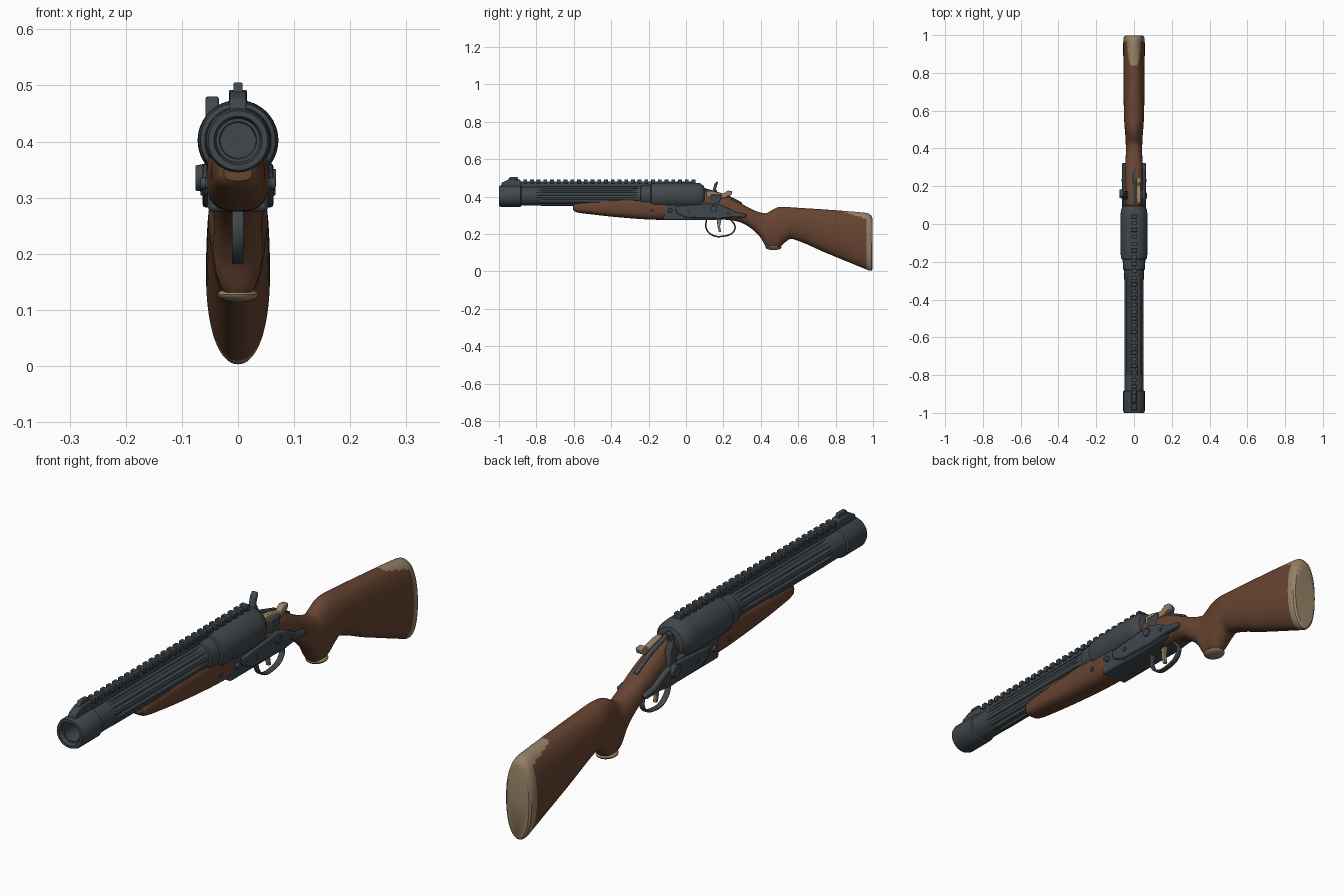
import bpy, bmesh, math
from mathutils import Vector, Matrix

cube = bpy.data.objects.get("Cube")
if cube:
    bpy.data.objects.remove(cube, do_unlink=True)


def material(name, rgb):
    m = bpy.data.materials.new(name)
    m.use_nodes = True
    m.diffuse_color = (*rgb, 1)
    m.node_tree.nodes["Principled BSDF"].inputs["Base Color"].default_value = (*rgb, 1)
    return m


METAL = material("gunmetal", (0.052, 0.063, 0.072))
WOOD = material("walnut", (0.135, 0.058, 0.031))
TAN = material("worn_tan", (0.30, 0.22, 0.13))
BORE_Z = 0.402


def finish(name, bm, mats, rule=None, angle=35):
    """Turn a bmesh into a shaded object, with optional colour rule."""
    bmesh.ops.recalc_face_normals(bm, faces=bm.faces)
    mesh = bpy.data.meshes.new(name)
    for f in bm.faces:
        f.smooth = True
        if rule and rule(f.calc_center_median()):
            f.material_index = 1
    bm.to_mesh(mesh)
    bm.free()
    for m in mats:
        mesh.materials.append(m)
    mesh.set_sharp_from_angle(angle=math.radians(angle))
    ob = bpy.data.objects.new(name, mesh)
    bpy.context.collection.objects.link(ob)
    return ob


def skin(name, rings, mats, rule=None, closed=False):
    """Join rings of points along the length."""
    bm = bmesh.new()
    rows = [[bm.verts.new(p) for p in r] for r in rings]
    n = len(rows[0])
    pairs = list(zip(rows, rows[1:]))
    if closed:
        pairs.append((rows[-1], rows[0]))
    for a, b in pairs:
        for i in range(n):
            j = (i + 1) % n
            bm.faces.new((a[i], a[j], b[j], b[i]))
    if not closed:
        bm.faces.new(rows[0])
        bm.faces.new(rows[-1])
    return finish(name, bm, mats, rule)


def spline(stations, step):
    """Smoothly resample (y, bottom, top, half width) stations."""
    out = []
    for i in range(len(stations) - 1):
        quad = [stations[max(0, min(len(stations) - 1, i + k))] for k in (-1, 0, 1, 2)]
        p0, p1, p2, p3 = (Vector(q) for q in quad)
        span = p2[0] - p1[0]
        m1 = (p2 - p0) * (span / (p2[0] - p0[0]))
        m2 = (p3 - p1) * (span / (p3[0] - p1[0]))
        n = max(1, round(span / step))
        for k in range(n):
            t = k / n
            out.append(p1 * (2*t**3 - 3*t*t + 1) + m1 * (t**3 - 2*t*t + t)
                       + p2 * (3*t*t - 2*t**3) + m2 * (t**3 - t*t))
    return out + [Vector(stations[-1])]


def loft(name, stations, mats, power=2.3, step=0.01, rule=None, seg=48):
    rings = []
    for y, lo, hi, w in spline(stations, step):
        ring = []
        for i in range(seg):
            a = math.tau * i / seg
            c, s = math.cos(a), math.sin(a)
            x = math.copysign(abs(c) ** (2 / power), c) * w
            z = (lo + hi) / 2 + math.copysign(abs(s) ** (2 / power), s) * (hi - lo) / 2
            ring.append((x, y, z))
        rings.append(ring)
    return skin(name, rings, mats, rule)


def lathe(name, profile, seg=48, flute=0, closed=False):
    """Spin a (y, radius, flute depth) profile about the bore."""
    rings = []
    for y, r, depth in profile:
        ring = []
        for i in range(seg):
            a = math.tau * i / seg
            rr = r - depth * max(0, math.cos(flute * a)) ** 0.6
            ring.append((rr * math.cos(a), y, BORE_Z + rr * math.sin(a)))
        rings.append(ring)
    return skin(name, rings, [METAL], closed=closed)


def plate(name, outline, x0, x1, mat, bevel=0.004):
    """Extrude a (y, z) outline across x."""
    bm = bmesh.new()
    face = bm.faces.new([bm.verts.new((x0, y, z)) for y, z in outline])
    ext = bmesh.ops.extrude_face_region(bm, geom=[face])
    moved = [v for v in ext["geom"] if isinstance(v, bmesh.types.BMVert)]
    bmesh.ops.translate(bm, verts=moved, vec=(x1 - x0, 0, 0))
    ob = finish(name, bm, [mat])
    if bevel:
        mod = ob.modifiers.new("Bevel", "BEVEL")
        mod.width, mod.segments = bevel, 2
    return ob


def box(name, y0, y1, z0, z1, w, mat, bevel=0.003):
    return plate(name, [(y0, z0), (y1, z0), (y1, z1), (y0, z1)], -w, w, mat, bevel)


def disc(name, x, y, z, r, thick, mat):
    bm = bmesh.new()
    bmesh.ops.create_cone(bm, cap_ends=True, segments=24, radius1=r, radius2=r * 0.85, depth=thick,
                          matrix=Matrix.Translation((x, y, z))
                          @ Matrix.Rotation(math.copysign(math.pi / 2, x), 4, "Y"))
    return finish(name, bm, [mat])


# Muzzle with open bore, fluted barrel, collar and chamber
lathe("muzzle", [(-0.88, 0.05, 0), (-0.885, 0.057, 0), (-0.99, 0.057, 0), (-1, 0.053, 0),
                 (-1, 0.043, 0), (-0.985, 0.039, 0), (-0.985, 0.033, 0), (-0.88, 0.031, 0)])
lathe("barrel", [(-0.89, 0.051, 0), (-0.8, 0.051, 0), (-0.77, 0.052, 0.009),
                 (-0.3, 0.052, 0.009), (-0.26, 0.052, 0), (-0.2, 0.052, 0)], seg=96, flute=12)
lathe("collar", [(-0.245, 0.05, 0), (-0.24, 0.058, 0), (-0.195, 0.06, 0), (-0.185, 0.06, 0)])
lathe("chamber", [(-0.19, 0.058, 0), (-0.185, 0.067, 0), (-0.16, 0.071, 0), (0.04, 0.072, 0),
                  (0.075, 0.069, 0), (0.095, 0.055, 0), (0.1, 0.04, 0)])

# Sighting rail with teeth and front sight
box("rail_base", -0.89, 0.05, 0.44, 0.48, 0.011, METAL, 0.002)
for i in range(26):
    y = -0.87 + i * 0.036
    box("rail_tooth", y, y + 0.02, 0.47, 0.492, 0.016, METAL, 0.002)
plate("front_sight_base", [(-0.99, 0.45), (-0.985, 0.474), (-0.95, 0.49), (-0.885, 0.49), (-0.88, 0.45)],
      -0.015, 0.015, METAL)
plate("front_sight_blade", [(-0.96, 0.48), (-0.94, 0.505), (-0.90, 0.505), (-0.895, 0.48)],
      -0.008, 0.008, METAL, 0.002)

# Forend
loft("forend", [(-0.605, 0.33, 0.36, 0.025), (-0.59, 0.317, 0.37, 0.036), (-0.5, 0.304, 0.38, 0.045),
                (-0.35, 0.288, 0.39, 0.05), (-0.2, 0.277, 0.40, 0.054), (-0.11, 0.275, 0.40, 0.056)],
     [WOOD], power=2.8)
disc("forend_pin", 0.053, -0.18, 0.325, 0.01, 0.01, METAL)
disc("forend_pin", -0.053, -0.18, 0.325, 0.01, 0.01, METAL)

# Stock: wrist, grip swell and butt, with worn heel and butt end
def worn(c):
    return c.y > 0.962 or (c.y > 0.84 and c.z > 0.318 - 0.3 * (c.y - 0.84))


loft("stock", [(0.05, 0.29, 0.45, 0.042), (0.13, 0.28, 0.43, 0.045), (0.22, 0.275, 0.40, 0.047),
               (0.29, 0.262, 0.365, 0.046), (0.35, 0.228, 0.333, 0.044), (0.40, 0.178, 0.314, 0.043),
               (0.43, 0.127, 0.311, 0.044), (0.455, 0.117, 0.325, 0.045), (0.49, 0.12, 0.342, 0.048),
               (0.53, 0.155, 0.345, 0.051), (0.565, 0.174, 0.342, 0.053), (0.75, 0.098, 0.33, 0.056),
               (0.95, 0.016, 0.314, 0.057), (0.98, 0.004, 0.307, 0.056), (0.992, 0.003, 0.296, 0.053),
               (0.998, 0.012, 0.28, 0.046)],
     [WOOD, TAN], power=2.2, step=0.008, rule=worn, seg=64)
bm = bmesh.new()
bmesh.ops.create_uvsphere(bm, u_segments=32, v_segments=12, radius=1,
                          matrix=Matrix.Translation((0, 0.468, 0.127)) @ Matrix.Diagonal((0.037, 0.043, 0.013, 1)))
finish("grip_cap", bm, [TAN])

# Receiver and side lock plates
plate("receiver", [(-0.12, 0.275), (0.16, 0.275), (0.24, 0.285), (0.27, 0.31), (0.2, 0.345),
                   (0.1, 0.37), (-0.12, 0.37)], -0.054, 0.054, METAL, 0.008)
LOCK = [(-0.06, 0.345), (0.1, 0.358), (0.16, 0.362), (0.21, 0.345), (0.27, 0.315), (0.325, 0.305),
        (0.32, 0.287), (0.25, 0.29), (0.18, 0.282), (0.0, 0.287), (-0.05, 0.31)]
for side in (1, -1):
    plate("lock_plate", LOCK, side * 0.04, side * 0.063, METAL, 0.006)
    for y, z, r in ((-0.085, 0.325, 0.012), (0.02, 0.32, 0.009), (0.23, 0.312, 0.009)):
        disc("lock_screw", side * 0.062, y, z, r, 0.01, METAL)
disc("hammer_pivot", -0.066, 0.16, 0.335, 0.026, 0.02, METAL)
disc("hammer_pivot", 0.062, 0.15, 0.335, 0.018, 0.012, METAL)

# Hammers: upright dark one and lowered tan one
plate("left_hand_hammer", [(0.14, 0.33), (0.18, 0.33), (0.175, 0.41), (0.16, 0.44), (0.172, 0.475),
                           (0.166, 0.482), (0.152, 0.468), (0.142, 0.43), (0.13, 0.40)],
      -0.058, -0.034, METAL)
plate("tan_hammer", [(0.11, 0.398), (0.11, 0.43), (0.15, 0.428), (0.2, 0.415), (0.222, 0.432),
                     (0.248, 0.428), (0.242, 0.408), (0.21, 0.392)], 0.014, 0.038, TAN)
plate("hammer_neck", [(0.13, 0.33), (0.17, 0.33), (0.19, 0.41), (0.13, 0.41)], 0.032, 0.046, METAL)
plate("top_lever", [(0.09, 0.43), (0.09, 0.448), (0.22, 0.41), (0.3, 0.368), (0.3, 0.355), (0.2, 0.39)],
      -0.009, 0.009, METAL)

# Trigger guard as a flat ribbon, and trigger
path = bpy.data.curves.new("trigger_guard", "CURVE")
path.dimensions = "2D"
path.extrude, path.bevel_depth, path.bevel_resolution = 0.007, 0.004, 2
line = path.splines.new("BEZIER")
GUARD = [(0.11, 0.28), (0.108, 0.23), (0.14, 0.194), (0.20, 0.188), (0.25, 0.208), (0.262, 0.24), (0.235, 0.28)]
line.bezier_points.add(len(GUARD) - 1)
for point, (y, z) in zip(line.bezier_points, GUARD):
    point.co = (y, z, 0)
    point.handle_left_type = point.handle_right_type = "AUTO"
path.materials.append(METAL)
guard = bpy.data.objects.new("trigger_guard", path)
guard.matrix_world = Matrix(((0, 0, 1, 0), (1, 0, 0, 0), (0, 1, 0, 0), (0, 0, 0, 1)))
bpy.context.collection.objects.link(guard)
plate("trigger", [(0.165, 0.28), (0.19, 0.28), (0.182, 0.24), (0.188, 0.21), (0.176, 0.21), (0.168, 0.24)],
      -0.007, 0.007, TAN, 0.002)
